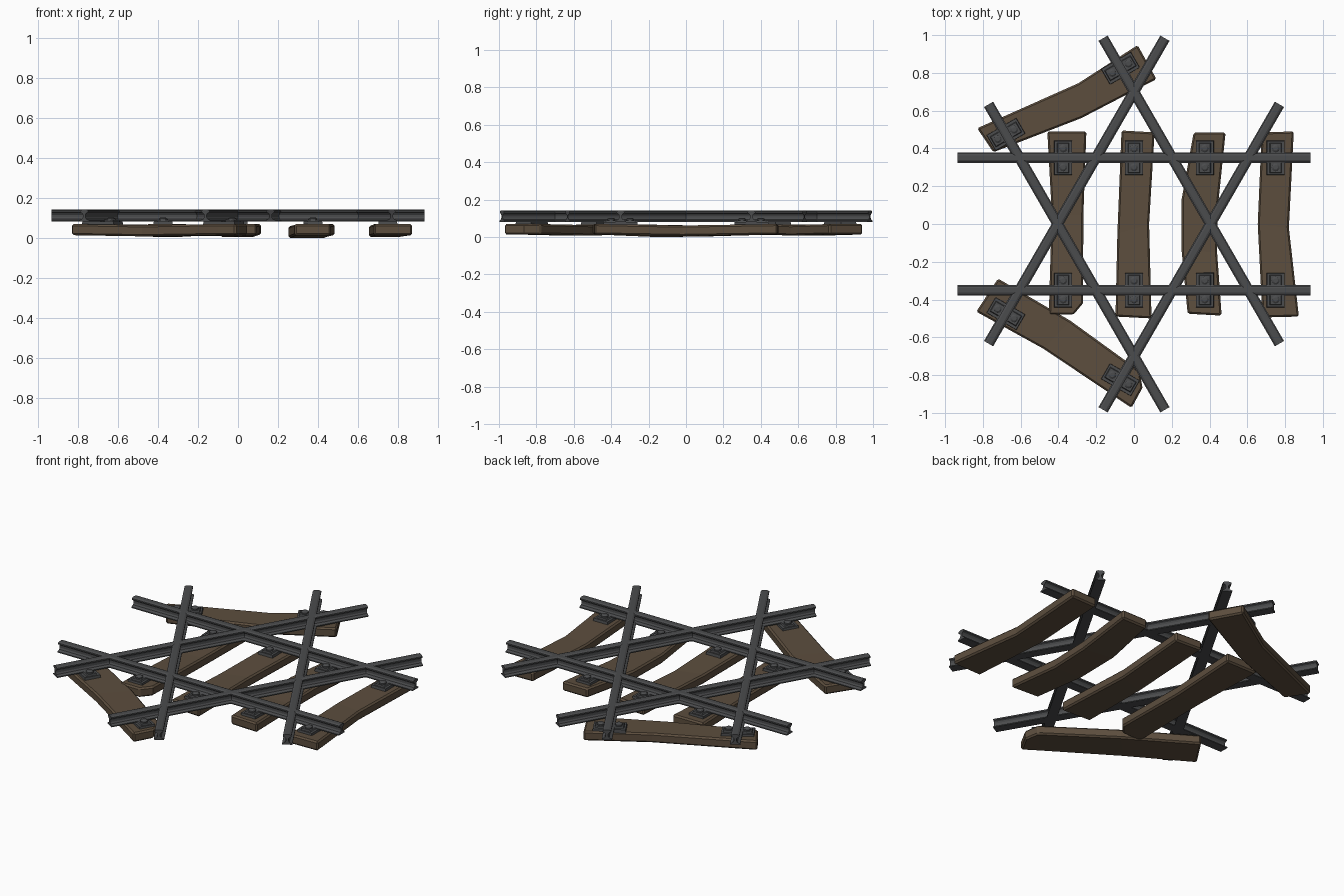
import bpy, bmesh
from math import radians
from mathutils import Matrix

if "Cube" in bpy.data.objects:
    bpy.data.objects.remove(bpy.data.objects["Cube"])


def material(name, rgb):
    m = bpy.data.materials.new(name)
    m.diffuse_color = (*rgb, 1)
    m.use_nodes = True
    m.node_tree.nodes["Principled BSDF"].inputs["Base Color"].default_value = m.diffuse_color
    return m


IRON = material("dark_iron", (0.07, 0.072, 0.075))
WOOD = material("weathered_wood", (0.108, 0.076, 0.048))


def finish(name, bm, mat):
    bmesh.ops.recalc_face_normals(bm, faces=bm.faces[:])
    me = bpy.data.meshes.new(name)
    bm.to_mesh(me)
    bm.free()
    me.materials.append(mat)
    ob = bpy.data.objects.new(name, me)
    bpy.context.collection.objects.link(ob)
    return ob


def loft(bm, rings):
    rows = [[bm.verts.new(p) for p in r] for r in rings]
    n = len(rows[0])
    for a, b in zip(rows, rows[1:]):
        for i in range(n):
            bm.faces.new((a[i], a[(i + 1) % n], b[(i + 1) % n], b[i]))
    bm.faces.new(rows[0])
    bm.faces.new(rows[-1])


def box(bm, x, y, z0, z1, sx, sy, taper=1.0):
    loft(bm, [[(x + i * sx * t / 2, y + j * sy * t / 2, z)
               for i, j in ((-1, -1), (1, -1), (1, 1), (-1, 1))]
              for z, t in ((z0, 1.0), (z1, taper))])


# Rails: I-shaped profile, three pairs crossing at 60 degrees
HALF_LEN, GAUGE = 0.9335, 0.35
half = [(0.028, 0.082), (0.028, 0.088), (0.012, 0.095), (0.007, 0.104),
        (0.007, 0.116), (0.012, 0.124), (0.023, 0.129), (0.023, 0.137),
        (0.012, 0.142)]
profile = half + [(-y, z) for y, z in reversed(half)]
for k, ang in enumerate((0, 60, -60)):
    rot = Matrix.Rotation(radians(ang), 4, 'Z')
    for s in (-1, 1):
        bm = bmesh.new()
        loft(bm, [[(x, s * GAUGE + y, z) for y, z in profile]
                  for x in (-HALF_LEN, HALF_LEN)])
        bm.transform(rot)
        finish(f"rail_{k}_{'left' if s > 0 else 'right'}", bm, IRON)

# Sleepers: warped planks, (left x, y, right x, y, sag) at each station
sleepers = [
    [(-.459, .49, -.252, .49, 0), (-.435, .05, -.268, .05, .008),
     (-.448, -.36, -.27, -.42, 0), (-.45, -.48, -.32, -.48, 0)],
    [(-.066, .495, .109, .485, 0), (-.088, -.05, .08, 0, .01),
     (-.098, -.49, .093, -.50, 0)],
    [(.316, .485, .485, .485, 0), (.252, .13, .445, .10, .01),
     (.252, -.14, .44, -.15, .014), (.284, -.475, .464, -.485, 0)],
    [(.676, .485, .846, .49, 0), (.655, 0, .82, -.02, .008),
     (.68, -.495, .873, -.49, 0)],
    [(-.83, .507, -.745, .38, 0), (-.295, .745, -.28, .56, .006),
     (.019, .947, .119, .767, 0)],
    [(-.72, -.289, -.835, -.464, 0), (-.337, -.512, -.48, -.66, .006),
     (.029, -.777, -.10, -.915, 0), (.045, -.867, -.013, -.973, 0)],
]
for i, st in enumerate(sleepers):
    bm = bmesh.new()
    loft(bm, [[(a, b, .014 - s), (c, d, .014 - s), (c, d, .07 - s), (a, b, .07 - s)]
              for a, b, c, d, s in st])
    ob = finish(f"sleeper_{i}", bm, WOOD)
    bev = ob.modifiers.new("worn_edges", 'BEVEL')
    bev.width, bev.segments = 0.009, 1
    bev.limit_method, bev.angle_limit = 'ANGLE', radians(40)

# Tie plates with bolts: one under each rail on each sleeper
for i, (ang, along) in enumerate(((0, -.375), (0, 0), (0, .375), (0, .75),
                                  (-60, -.75), (60, -.75))):
    rot = Matrix.Rotation(radians(ang), 4, 'Z')
    for s in (-1, 1):
        y = s * GAUGE
        bm = bmesh.new()
        box(bm, along, y, .06, .082, .096, .184, .97)
        for t in (-1, 1):
            box(bm, along, y + t * .05, .08, .089, .066, .062, .85)
        bm.transform(rot)
        finish(f"tie_plate_{i}_{s}", bm, IRON)
        bm = bmesh.new()
        for t in (-1, 1):
            for r1, r2, z, h in ((.021, .021, .092, .010), (.021, .012, .1, .006)):
                bmesh.ops.create_cone(
                    bm, cap_ends=True, segments=12, radius1=r1, radius2=r2, depth=h,
                    matrix=Matrix.Translation((along, y + t * .05, z)))
        bm.transform(rot)
        finish(f"bolts_{i}_{s}", bm, IRON)
